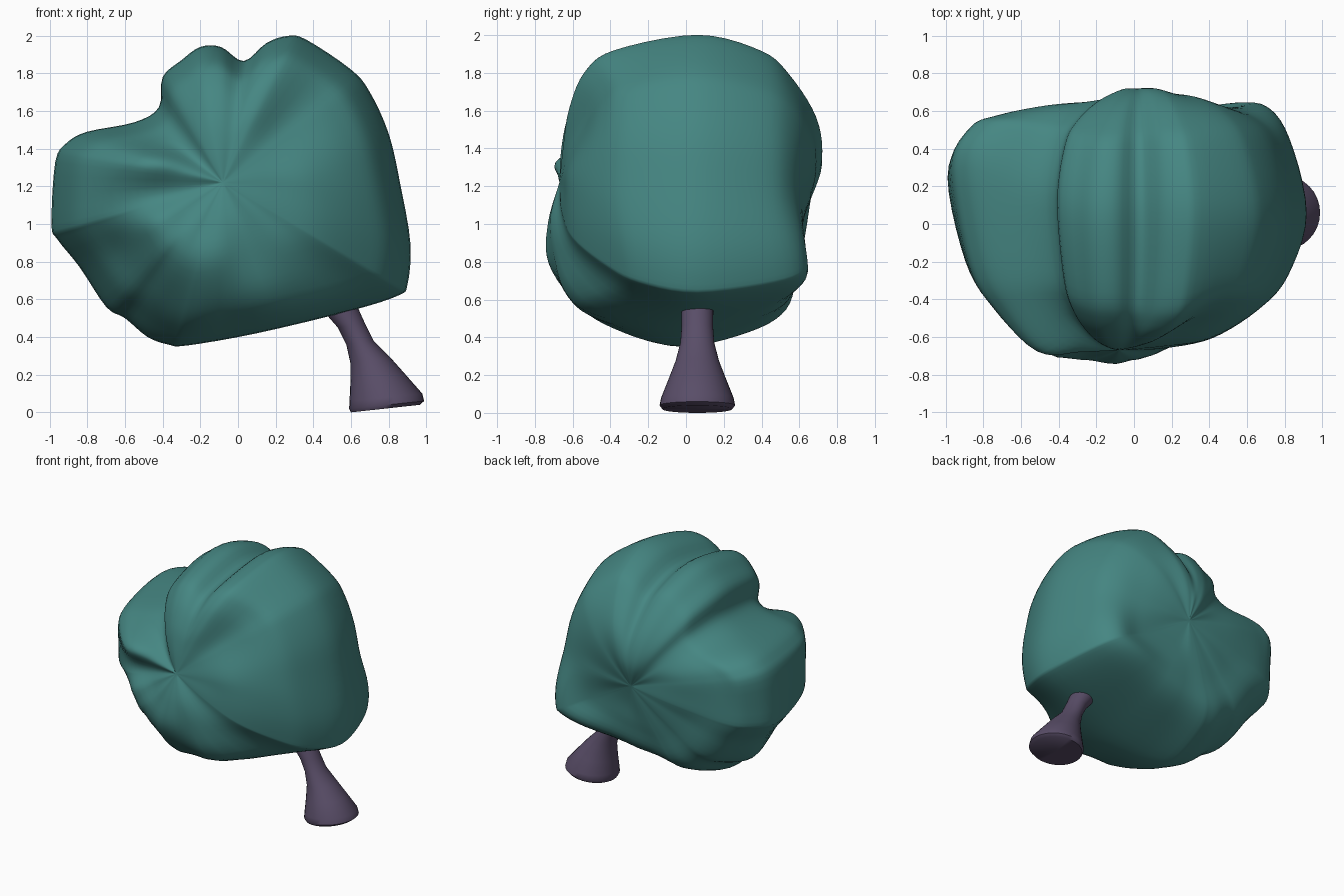
import bpy, math
from mathutils import Vector

if "Cube" in bpy.data.objects:
    bpy.data.objects.remove(bpy.data.objects["Cube"])


def material(name, rgb):
    m = bpy.data.materials.new(name)
    m.diffuse_color = (*rgb, 1)
    m.use_nodes = True
    m.node_tree.nodes["Principled BSDF"].inputs["Base Color"].default_value = m.diffuse_color
    return m


def spline(pts, steps, closed=False):
    """Catmull-Rom curve through the points."""
    n, out = len(pts), []
    get = (lambda i: pts[i % n]) if closed else (lambda i: pts[max(0, min(n - 1, i))])
    for i in range(n if closed else n - 1):
        a, b, c, d = (get(i + k) for k in (-1, 0, 1, 2))
        for k in range(steps):
            t = k / steps
            out.append(0.5 * (2 * b + (c - a) * t + (2 * a - 5 * b + 4 * c - d) * t * t
                              + (3 * b - a - 3 * c + d) * t ** 3))
    if not closed:
        out.append(pts[-1])
    return out


def loft(name, rings, mat):
    """Skin a list of equal rings and close both ends with a fan."""
    n = len(rings[0])
    verts = [p for r in rings for p in r]
    faces = [(j * n + i, j * n + (i + 1) % n, (j + 1) * n + (i + 1) % n, (j + 1) * n + i)
             for j in range(len(rings) - 1) for i in range(n)]
    for j, flip in ((0, True), (len(rings) - 1, False)):
        verts.append(sum(rings[j], Vector((0, 0, 0))) / n)
        for i in range(n):
            f = (j * n + i, j * n + (i + 1) % n, len(verts) - 1)
            faces.append(f[::-1] if flip else f)
    me = bpy.data.meshes.new(name)
    me.from_pydata(verts, [], faces)
    me.materials.append(mat)
    ob = bpy.data.objects.new(name, me)
    bpy.context.collection.objects.link(ob)
    bpy.context.view_layer.objects.active = ob
    ob.select_set(True)
    bpy.ops.object.mode_set(mode='EDIT')
    bpy.ops.mesh.select_all(action='SELECT')
    bpy.ops.mesh.normals_make_consistent(inside=False)
    bpy.ops.object.mode_set(mode='OBJECT')
    bpy.ops.object.shade_smooth_by_angle(angle=math.radians(50))
    ob.select_set(False)
    return ob


teal = material("teal foliage", (0.06, 0.24, 0.225))
purple = material("dusky purple bark", (0.1, 0.075, 0.138))

# Crown: lobed outline (x, z) seen from the front
outline = [(-.99, 1.0), (-.97, 1.33), (-.91, 1.43), (-.8, 1.49), (-.55, 1.54), (-.42, 1.62),
           (-.4, 1.78), (-.3, 1.87), (-.2, 1.94), (-.09, 1.94), (.03, 1.865), (.15, 1.96),
           (.26, 1.998), (.36, 1.98), (.6, 1.82), (.7, 1.7), (.8, 1.48), (.86, 1.22),
           (.915, .9), (.9, .68), (.85, .62), (.6, .54), (.1, .42), (-.27, .355),
           (-.37, .36), (-.48, .4), (-.6, .5), (-.7, .56), (-.84, .77), (-.96, .92)]
outline = spline([Vector(p) for p in outline], 4, True)

# Crown depth: y along the meridian at several angles, front pole to back pole
frac = [0, .25, .5, .75, .9, 1, .9, .75, .5, .25, 0]
sectors = {
    0: (-.67, -.65, -.61, -.47, -.3, .05, .41, .56, .63, .66, .66),
    42: (-.67, -.63, -.54, -.44, -.31, .05, .4, .57, .67, .69, .66),
    68: (-.67, -.65, -.62, -.54, -.38, .06, .4, .55, .69, .72, .66),
    100: (-.67, -.66, -.62, -.52, -.36, .05, .38, .53, .67, .72, .66),
    140: (-.67, -.63, -.55, -.42, -.25, .15, .45, .56, .64, .67, .66),
    166: (-.67, -.68, -.68, -.46, -.22, .3, .52, .58, .63, .65, .66),
    190: (-.67, -.64, -.59, -.42, -.2, .25, .48, .57, .62, .65, .66),
    214: (-.67, -.68, -.69, -.39, -.18, .2, .44, .56, .6, .64, .66),
    242: (-.67, -.71, -.7, -.46, -.22, .06, .38, .54, .59, .63, .66),
    266: (-.67, -.73, -.73, -.59, -.4, -.09, .3, .52, .59, .63, .66),
    290: (-.67, -.72, -.7, -.64, -.49, -.1, .35, .55, .6, .62, .66),
    326: (-.67, -.66, -.6, -.42, -.25, .06, .47, .64, .61, .62, .66),
}
front, back = Vector((-.08, 1.22)), Vector((.03, 1.13))
keys = sorted(sectors) + [360]


def depths(angle):
    for a, b in zip(keys, keys[1:]):
        if a <= angle <= b:
            t = (angle - a) / (b - a)
            t = t * t * (3 - 2 * t)
            return [p + (q - p) * t for p, q in zip(sectors[a], sectors[b % 360])]


meridians = []
for p in outline:
    d = p - front
    ys = depths(math.degrees(math.atan2(d.y, d.x)) % 360)
    line = []
    for s, y in spline([Vector(v) for v in zip(frac, ys)], 5)[1:-1]:
        c = front.lerp(back, max(0, min(1, (y + .67) / 1.33)))
        q = c + (p - c) * s
        line.append(Vector((q.x, y, q.y)))
    meridians.append(line)
loft("tree_crown", [list(r) for r in zip(*meridians)], teal)

# Trunk: flared, leaning stem (left x, left z, right x, right z, half depth)
stations = [(.6, .0, .965, .04, .185), (.59, .02, .988, .06, .2), (.592, .06, .978, .1, .192),
            (.597, .16, .89, .2, .152), (.597, .26, .81, .29, .115), (.575, .36, .72, .38, .09),
            (.53, .45, .675, .47, .083), (.46, .53, .63, .57, .085), (.43, .58, .6, .63, .085)]
rings = []
for xl, zl, xr, zr, w in stations:
    ring = []
    for i in range(32):
        a = math.tau * i / 32
        t = .5 + .5 * math.cos(a)
        ring.append(Vector((xl + (xr - xl) * t, .06 + w * math.sin(a), zl + (zr - zl) * t)))
    rings.append(ring)
loft("tree_trunk", rings, purple)
